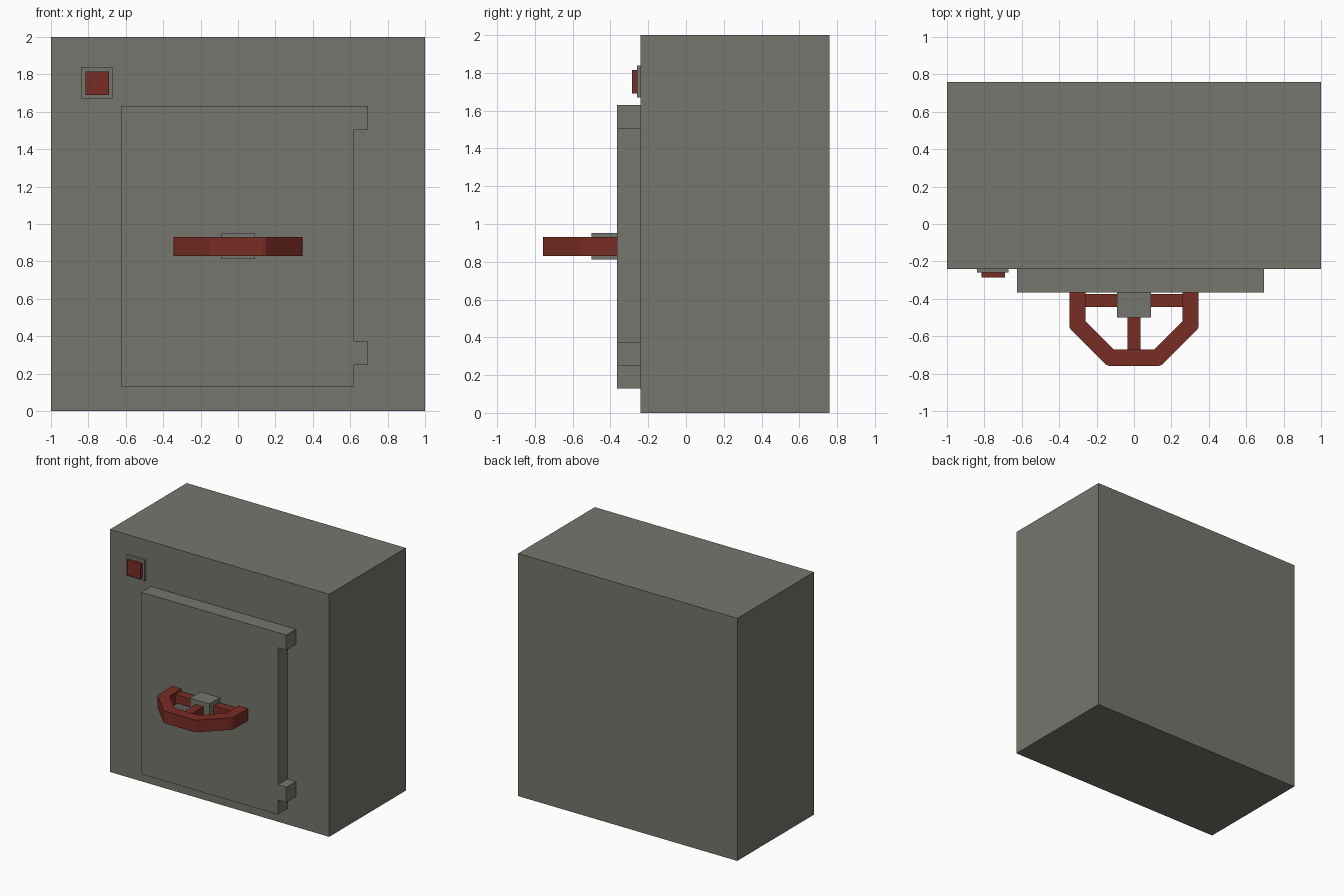
import bpy
import bmesh

default = bpy.data.objects.get("Cube")
if default:
    bpy.data.objects.remove(default, do_unlink=True)


def make_material(name, rgb):
    mat = bpy.data.materials.new(name)
    mat.use_nodes = True
    mat.diffuse_color = (*rgb, 1)
    mat.node_tree.nodes["Principled BSDF"].inputs["Base Color"].default_value = (*rgb, 1)
    return mat


grey = make_material("steel grey", (0.18, 0.18, 0.158))
red = make_material("dark red", (0.19, 0.026, 0.017))


def prism(name, outline, depth, mat):
    """Extrude a closed outline of 3D points along the depth vector."""
    bm = bmesh.new()
    face = bm.faces.new([bm.verts.new(p) for p in outline])
    moved = bmesh.ops.extrude_face_region(bm, geom=[face])["geom"]
    verts = [v for v in moved if isinstance(v, bmesh.types.BMVert)]
    bmesh.ops.translate(bm, verts=verts, vec=depth)
    bmesh.ops.recalc_face_normals(bm, faces=bm.faces[:])
    mesh = bpy.data.meshes.new(name)
    bm.to_mesh(mesh)
    bm.free()
    mesh.materials.append(mat)
    obj = bpy.data.objects.new(name, mesh)
    bpy.context.collection.objects.link(obj)
    return obj


def box(name, x, y, z, mat):
    """Box given by its (low, high) range on each axis."""
    base = [(x[0], y[0], z[0]), (x[1], y[0], z[0]), (x[1], y[1], z[0]), (x[0], y[1], z[0])]
    return prism(name, base, (0, 0, z[1] - z[0]), mat)


FRONT = -0.24        # front plane of the cabinet
DOOR = -0.365        # front plane of the door
HUB_Y, HUB_Z = -0.41, 0.88

# Cabinet
box("cabinet", (-1, 1), (FRONT, 0.76), (0, 2), grey)

# Door slab with two hinge lugs on its edge
edge, lug = 0.62, 0.695
door = [(-0.625, 0.13), (edge, 0.13), (edge, 0.25), (lug, 0.25), (lug, 0.375),
        (edge, 0.375), (edge, 1.505), (lug, 1.505), (lug, 1.63), (-0.625, 1.63)]
prism("door", [(x, DOOR, z) for x, z in door], (0, FRONT - DOOR, 0), grey)

# Button and its mounting plate
box("button_plate", (-0.84, -0.67), (-0.26, FRONT), (1.67, 1.84), grey)
box("button", (-0.815, -0.69), (-0.285, -0.26), (1.69, 1.815), red)

# Hand wheel: octagonal rim with clipped corners, set into the door
outer = [(0.345, -0.34), (0.345, -0.55), (0.338, -0.565), (0.15, -0.752), (0.135, -0.758)]
inner = [(0.26, -0.34), (0.26, -0.52), (0.11, -0.67)]


def mirrored(half):
    return half + [(-x, y) for x, y in reversed(half)]


rim = mirrored(outer) + mirrored(inner)[::-1]
prism("wheel_rim", [(x, y, HUB_Z - 0.05) for x, y in rim], (0, 0, 0.1), red)

# Hub and spokes
box("wheel_hub", (-0.09, 0.09), (HUB_Y - 0.09, DOOR), (HUB_Z - 0.068, HUB_Z + 0.072), grey)
spoke_z = (HUB_Z - 0.035, HUB_Z + 0.035)
for side, name in ((-1, "right_spoke"), (1, "left_spoke")):
    box(name, sorted((side * 0.09, side * 0.26)), (HUB_Y - 0.035, HUB_Y + 0.035), spoke_z, red)
box("front_spoke", (-0.035, 0.035), (-0.67, HUB_Y - 0.09), spoke_z, red)
